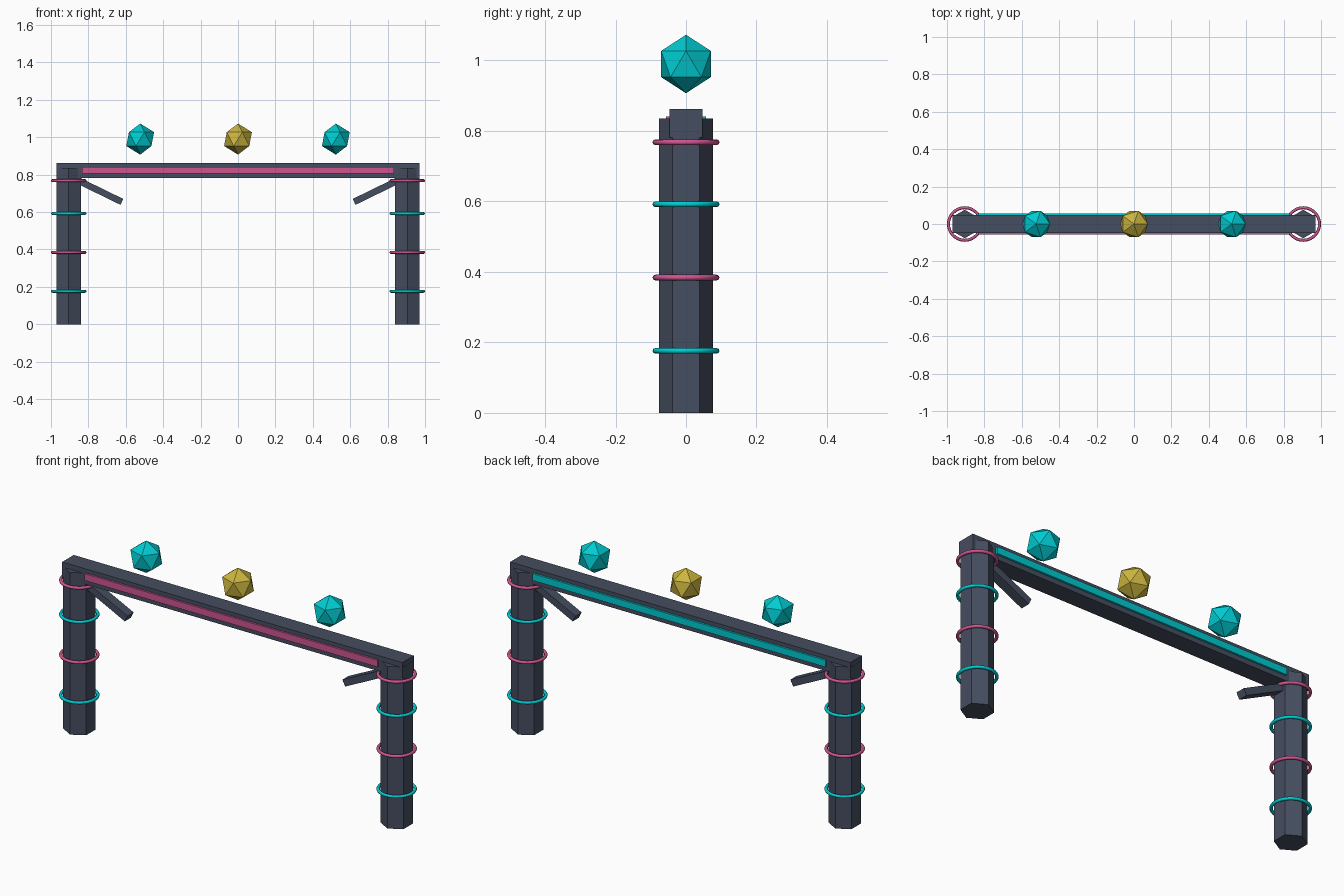
import bpy
from math import radians

cube = bpy.data.objects.get("Cube")
if cube:
    bpy.data.objects.remove(cube, do_unlink=True)


def material(name, color):
    m = bpy.data.materials.new(name)
    m.use_nodes = True
    m.diffuse_color = (*color, 1)
    m.node_tree.nodes["Principled BSDF"].inputs["Base Color"].default_value = (*color, 1)
    return m


slate = material("dark slate", (0.06, 0.075, 0.115))
pink = material("neon pink", (0.62, 0.09, 0.28))
teal = material("neon teal", (0.0, 0.6, 0.64))
gold = material("gold", (0.6, 0.46, 0.05))


def finish(name, mat):
    ob = bpy.context.object
    ob.name = name
    ob.data.materials.append(mat)
    return ob


def box(name, mat, size, loc, tilt=0):
    bpy.ops.mesh.primitive_cube_add(size=1, location=loc, rotation=(0, tilt, 0))
    ob = bpy.context.object
    ob.scale = size
    return finish(name, mat)


# Crossbeam with a light strip on each long face
box("crossbeam", slate, (1.94, 0.094, 0.08), (0, 0, 0.822))
box("front_strip", pink, (1.67, 0.02, 0.035), (0, -0.047, 0.824))
box("back_strip", teal, (1.67, 0.02, 0.035), (0, 0.047, 0.824))

for side, label in ((-1, "right"), (1, "left")):
    # Hexagonal pillar with its points to front and back
    bpy.ops.mesh.primitive_cylinder_add(vertices=6, radius=0.076, depth=0.836,
                                        location=(side * 0.905, 0, 0.418))
    finish(label + "_pillar", slate)

    # Glowing rings in alternating colours
    for i, z in enumerate((0.176, 0.384, 0.592, 0.768)):
        bpy.ops.mesh.primitive_torus_add(major_radius=0.087, minor_radius=0.008,
                                         major_segments=32, minor_segments=8,
                                         location=(side * 0.905, 0, z))
        finish(f"{label}_ring_{i + 1}", (teal, pink)[i % 2])
        bpy.ops.object.shade_smooth()

    # Sloping brace on the inner side
    box(label + "_brace", slate, (0.25, 0.05, 0.035),
        (side * 0.733, 0, 0.709), -side * radians(26))

# Floating crystals above the beam
for name, x, mat in (("right_crystal", -0.523, teal), ("middle_crystal", 0, gold),
                     ("left_crystal", 0.523, teal)):
    bpy.ops.mesh.primitive_ico_sphere_add(subdivisions=1, radius=0.083,
                                          location=(x, 0, 0.99))
    finish(name, mat)
